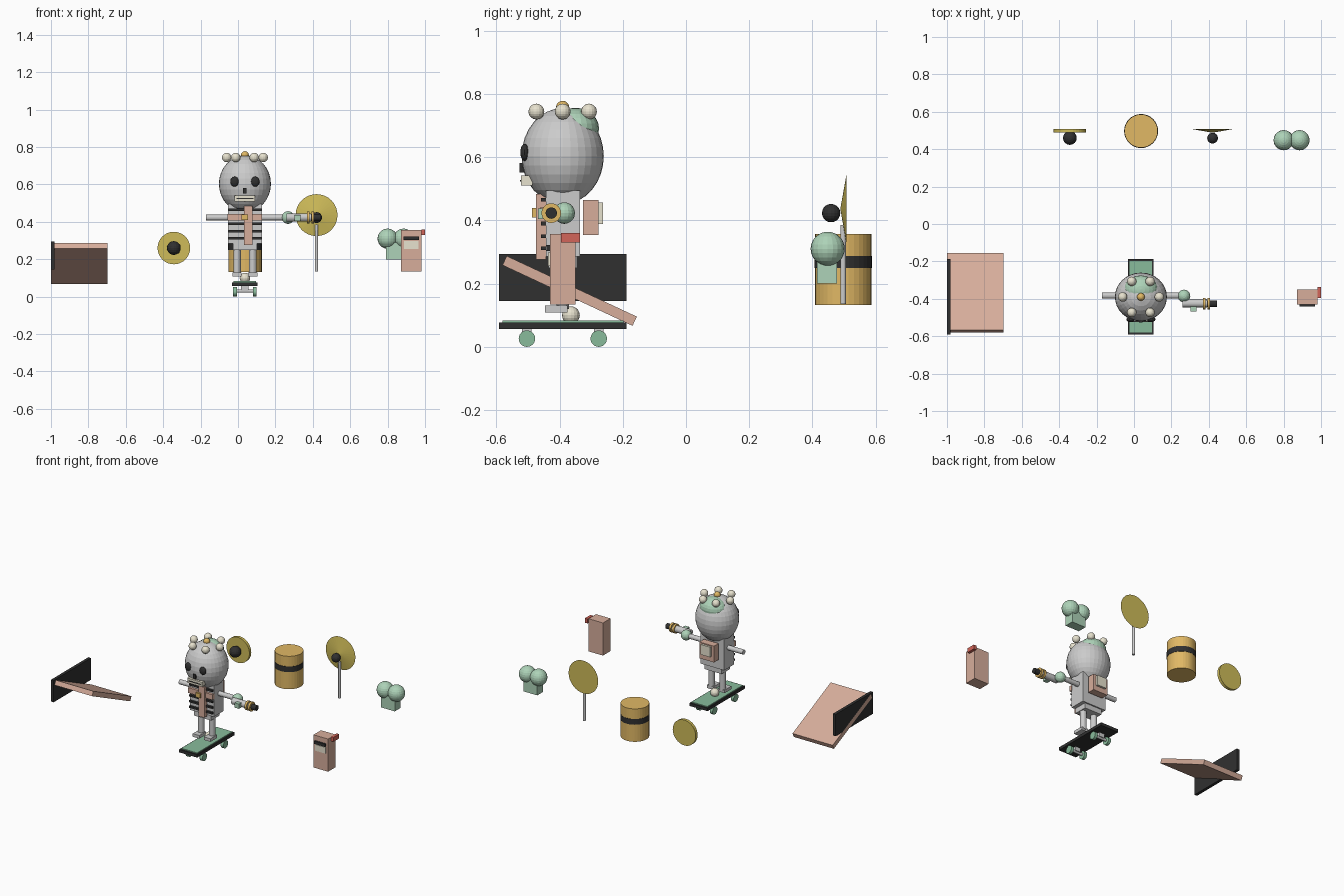
import bpy
from math import radians, sin, cos, pi
from mathutils import Matrix

if "Cube" in bpy.data.objects:
    bpy.data.objects.remove(bpy.data.objects["Cube"])

COLS = {
    "black": (0.03, 0.03, 0.03, 1), "green": (0.25, 0.5, 0.33, 1), "pale_green": (0.42, 0.65, 0.48, 1),
    "tan": (0.68, 0.42, 0.33, 1), "gold": (0.75, 0.48, 0.13, 1), "brass": (0.62, 0.5, 0.1, 1),
    "cream": (0.8, 0.76, 0.62, 1), "red": (0.65, 0.13, 0.1, 1),
}
MATS = {}


def finish(name, col):
    o = bpy.context.object
    o.name = name
    if col:
        if col not in MATS:
            MATS[col] = bpy.data.materials.new(col)
            MATS[col].diffuse_color = COLS[col]
        o.data.materials.append(MATS[col])
    return o


def box(name, x, y, z, col=None):
    """Box from (min, max) pairs."""
    bpy.ops.mesh.primitive_cube_add(size=1)
    o = finish(name, col)
    c = [(a + b) / 2 for a, b in (x, y, z)]
    s = [b - a for a, b in (x, y, z)]
    o.data.transform(Matrix.Diagonal((*s, 1)))
    o.location = c
    return o


def ball(name, c, r, col=None, seg=16, rings=10):
    bpy.ops.mesh.primitive_uv_sphere_add(segments=seg, ring_count=rings, radius=1, location=c)
    o = finish(name, col)
    r = r if isinstance(r, tuple) else (r, r, r)
    o.data.transform(Matrix.Diagonal((*r, 1)))
    return o


def rod(name, c, r, length, axis="Z", col=None, r2=None, seg=24):
    rot = {"X": (0, pi / 2, 0), "Y": (pi / 2, 0, 0), "Z": (0, 0, 0)}[axis]
    bpy.ops.mesh.primitive_cone_add(vertices=seg, radius1=r, radius2=r if r2 is None else r2,
                                    depth=length, location=c, rotation=rot)
    return finish(name, col)


X, Y = 0.037, -0.39  # figure centre

# skateboard
box("deck", (X - .068, X + .068), (-.591, -.188), (.057, .077), "black")
box("deck_grip", (X - .06, X + .06), (-.58, -.198), (.077, .083), "green")
for y in (-.503, -.276):
    rod("axle", (X, y, .03), .009, .11, "X")
    box("truck", (X - .02, X + .02), (y - .015, y + .015), (.03, .058))
    for s in (-1, 1):
        rod("wheel", (X + s * .053, y, .026), .026, .02, "X", "green")
ball("board_ball", (X, -.364, .1), .028, "cream")

# legs and body
for s in (-1, 1):
    rod("leg", (X + s * .042, Y, .195), .02, .15)
    box("foot", (X + s * .042 - .025, X + s * .042 + .025), (-.446, -.374), (.109, .13))
box("pelvis", (X - .065, X + .065), (-.435, -.345), (.25, .3))
box("torso", (X - .09, X + .09), (-.443, -.336), (.285, .495))
for z in (.465, .39, .35, .312):
    box("rib", (X - .088, X + .088), (-.458, -.44), (z - .006, z + .006), "black")
box("chest_band", (X - .092, X + .092), (-.46, -.44), (.407, .443), "tan")
box("chest_strap", (.032, .077), (-.474, -.443), (.277, .484), "tan")
box("buckle", (X - .017, X + .017), (-.487, -.472), (.409, .439), "gold")
box("backpack", (X - .055, X + .055), (-.326, -.276), (.353, .464), "tan")
box("backpack_panel", (X - .035, X + .035), (-.276, -.262), (.388, .457), "cream")

# arms and held launcher
rod("left_arm", (-.1, Y + .007, .423), .016, .14, "X")
rod("right_arm", (.19, Y + .007, .423), .016, .14, "X")
ball("elbow", (.267, -.385, .423), .034, "pale_green")
rod("launcher_barrel", (.325, -.424, .423), .022, .13, "X")
box("launcher_grip", (.302, .335), (-.468, -.435), (.405, .437), "pale_green")
for x in (.375, .4):
    rod("launcher_ring", (x, -.426, .423), .031, .014, "X", "gold")
rod("launcher_tip", (.415, -.426, .423), .018, .055, "X", "black")

# head
ball("head", (X, Y, .603), (.139, .13, .152), seg=32, rings=16)
ball("head_cap", (X, -.35, .69), (.09, .075, .066), "pale_green", 24, 12)
for s in (-1, 1):
    ball("eye", (X + s * .055, -.51, .615), (.023, .014, .027), "black")
box("nose", (X - .009, X + .009), (-.527, -.505), (.552, .582), "black")
box("teeth", (X - .055, X + .055), (-.522, -.485), (.51, .542), "cream")
box("mouth_line", (X - .045, X + .045), (-.525, -.515), (.523, .528), "black")
for i in range(6):
    a = i * pi / 3
    ball("crown_ball", (X + .098 * cos(a), Y + .096 * sin(a), .744), .025, "cream")
ball("crown_centre", (X, Y, .757), .021, "gold")

# ramp and side wall
ramp = box("ramp", (-1, -.697), (-.595, -.141), (.161, .193), "tan")
ramp.rotation_euler.x = radians(-25)
box("ramp_wall", (-1, -.98), (-.591, -.188), (.145, .294), "black")

# mailbox
box("mailbox", (.872, .982), (-.43, -.349), (.134, .357), "tan")
box("mailbox_slot", (.885, .968), (-.441, -.43), (.303, .322), "black")
box("mailbox_label", (.888, .965), (-.436, -.43), (.255, .298), "cream")
box("mailbox_flag", (.98, 1), (-.396, -.336), (.33, .36), "red")

# barrel
rod("barrel", (.038, .497, .245), .089, .225, "Z", "gold", seg=32)
rod("barrel_band", (.038, .497, .269), .091, .038, "Z", "black", seg=32)

# round target with ball
rod("target", (-.343, .499, .26), .087, .02, "Y", "brass", seg=32)
ball("target_ball", (-.343, .46, .26), .037, "black")

# dish on a post
rod("dish", (.42, .498, .436), 0, .02, "Y", "brass", r2=.112, seg=32).rotation_euler = (-pi / 2, 0, 0)
rod("dish_post", (.42, .497, .26), .009, .25)
ball("dish_ball", (.42, .459, .423), .029, "black")

# potted bush
for x in (.8, .885):
    ball("bush", (x, .448, .31), .054, "pale_green", 20, 12)
box("bush_pot", (.79, .895), (.415, .478), (.2, .29), "pale_green")

for m in bpy.data.materials:
    if m.users and not m.is_grease_pencil:
        m.use_nodes = True
        m.node_tree.nodes["Principled BSDF"].inputs["Base Color"].default_value = m.diffuse_color
